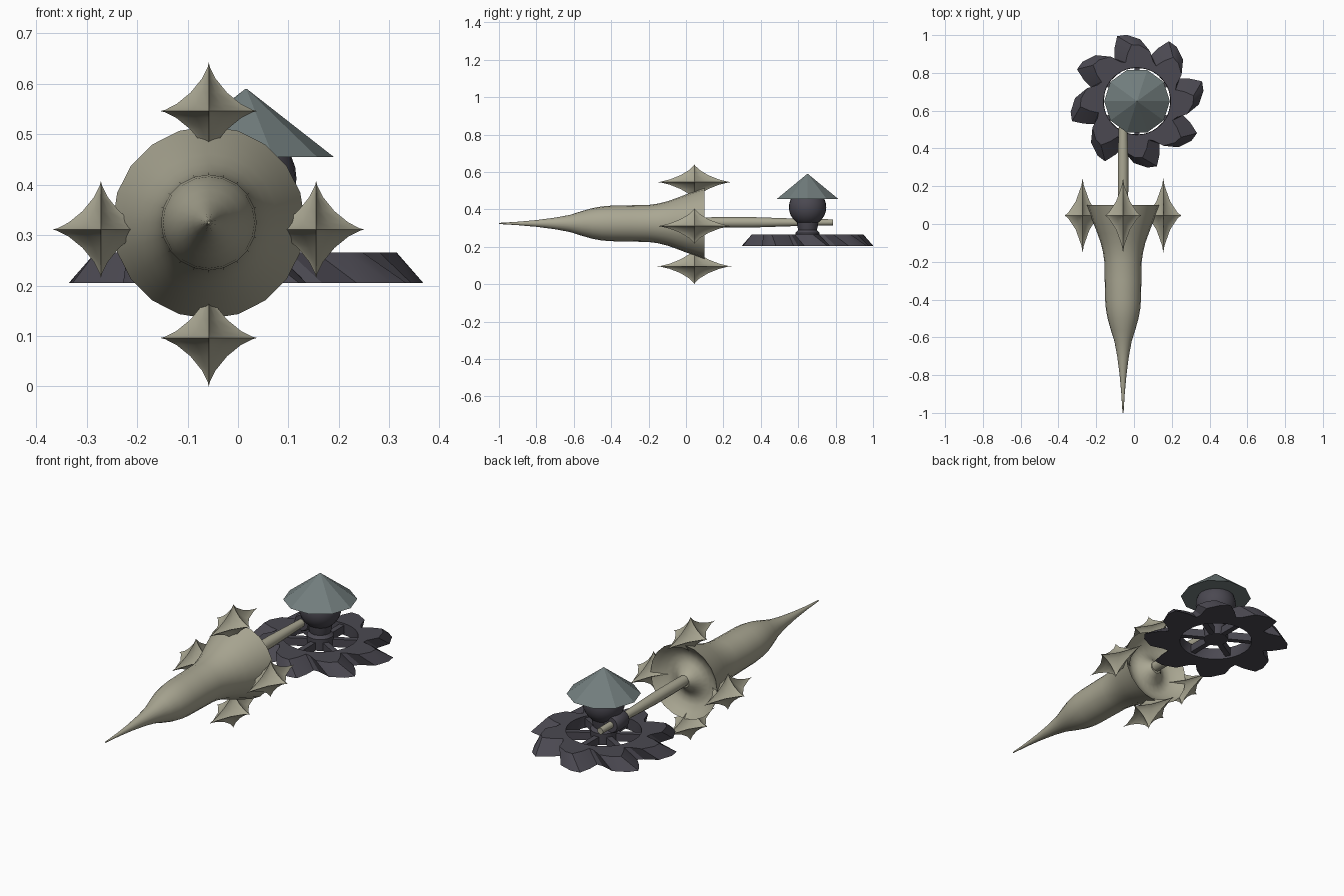
import bpy, bmesh
from math import sin, cos, pi, radians
from mathutils import Vector, Matrix

if "Cube" in bpy.data.objects:
    bpy.data.objects.remove(bpy.data.objects["Cube"])


def material(name, rgb):
    m = bpy.data.materials.new(name)
    m.diffuse_color = (*rgb, 1)
    m.use_nodes = True
    m.node_tree.nodes["Principled BSDF"].inputs["Base Color"].default_value = m.diffuse_color
    return m


BONE = material("bone", (0.40, 0.385, 0.29))
DARK = material("dark_metal", (0.07, 0.066, 0.083))
SLATE = material("slate", (0.17, 0.21, 0.21))


def finish(name, bm, mat, angle=35):
    bmesh.ops.recalc_face_normals(bm, faces=bm.faces)
    me = bpy.data.meshes.new(name)
    bm.to_mesh(me)
    bm.free()
    me.materials.append(mat)
    ob = bpy.data.objects.new(name, me)
    bpy.context.collection.objects.link(ob)
    if angle:
        bpy.ops.object.select_all(action='DESELECT')
        ob.select_set(True)
        bpy.context.view_layer.objects.active = ob
        bpy.ops.object.shade_smooth_by_angle(angle=radians(angle))
    return ob


def lathe(name, profile, x, other, axis, n, mat, angle=35):
    """Revolve (position, radius) pairs about the y or z axis; closes both ends."""
    bm = bmesh.new()
    rings = []
    for t, r in profile:
        ring = []
        for i in range(n):
            a = 2 * pi * i / n
            u, v = r * cos(a), r * sin(a)
            co = (x + u, t, other + v) if axis == 'Y' else (x + u, other + v, t)
            ring.append(bm.verts.new(co))
        rings.append(ring)
    for a, b in zip(rings, rings[1:]):
        for i in range(n):
            j = (i + 1) % n
            bm.faces.new((a[i], a[j], b[j], b[i]))
    bm.faces.new(rings[0])
    bm.faces.new(rings[-1])
    return finish(name, bm, mat, angle)


BX, BZ = -0.058, 0.325     # axis of body
WX, WY = 0.016, 0.65       # axis of wheel

# Spike body with flared bell and dished back
lathe("body", [(-1, .003), (-.9, .009), (-.8, .018), (-.7, .031), (-.62, .046), (-.56, .065),
               (-.5, .082), (-.45, .091), (-.4, .095), (-.3, .097), (-.2, .099), (-.15, .106),
               (-.1, .118), (-.05, .136), (0, .155), (.05, .173), (.1, .191),
               (.075, .165), (.052, .135), (.045, .105), (.055, .075), (.08, .048), (.1, .03)],
      BX, BZ, 'Y', 20, BONE)

# Rear shaft
lathe("shaft", [(.06, .026), (.2, .028), (.35, .028), (.5, .023), (.65, .018), (.785, .016)],
      BX, .331, 'Y', 12, BONE)

# Four concave star thrusters around the bell
for i, (x, z) in enumerate([(BX, .546), (BX, .096), (-.272, .311), (.155, .311)]):
    bm = bmesh.new()
    bmesh.ops.create_uvsphere(bm, u_segments=16, v_segments=12, radius=1)
    for v in bm.verts:
        c = [(1 if k > 0 else -1) * abs(k) ** 2.8 for k in v.co]
        v.co = (x + .096 * c[0], .045 + .198 * c[1], z + .096 * c[2])
    finish(f"star_{i + 1}", bm, BONE, 30)

# Saw-toothed wheel: tapered and twisted towards the top
tooth = [(-22, .305), (-17, .255), (-11, .27), (-3, .328), (9, .356), (17, .36)]
outline = [(radians(a + 45 * k), r) for k in range(8) for a, r in tooth]
bm = bmesh.new()
loops = []
for z, scale, twist, hole in [(.205, 1, 0, 0), (.265, .835, -.2, 0),
                              (.265, 1, -.2, .178), (.205, 1, 0, .178)]:
    loops.append([bm.verts.new((WX + (hole or r * scale) * cos(a + twist),
                                WY + (hole or r * scale) * sin(a + twist), z))
                  for a, r in outline])
for a, b in zip(loops, loops[1:] + loops[:1]):
    for i in range(len(a)):
        j = (i + 1) % len(a)
        bm.faces.new((a[i], a[j], b[j], b[i]))
finish("toothed_wheel", bm, DARK, 30)

# Wheel spokes
bm = bmesh.new()
for k in range(6):
    m = (Matrix.Translation((WX, WY, .236)) @ Matrix.Rotation(k * pi / 3 + pi / 6, 4, 'Z')
         @ Matrix.Translation((.11, 0, 0)) @ Matrix.Diagonal((.16, .028, .04, 1)))
    bmesh.ops.create_cube(bm, size=1, matrix=m)
finish("spokes", bm, DARK, 0)

# Hub pedestal under the ball
lathe("hub", [(.215, .06), (.275, .064), (.29, .05), (.31, .055), (.345, .06)],
      WX, WY, 'Z', 16, DARK)

# Ball
bm = bmesh.new()
bmesh.ops.create_uvsphere(bm, u_segments=24, v_segments=14, radius=.1,
                          matrix=Matrix.Translation((WX, WY, .412)))
finish("ball", bm, DARK, 40)

# Collar that grips the shaft
lathe("shaft_collar", [(.6, .038), (.61, .044), (.69, .044), (.7, .038)],
      BX, .331, 'Y', 16, DARK)

# Ten-sided cone roof
lathe("cone_roof", [(.455, .174), (.59, .0015)], WX, WY, 'Z', 10, SLATE, 0)
